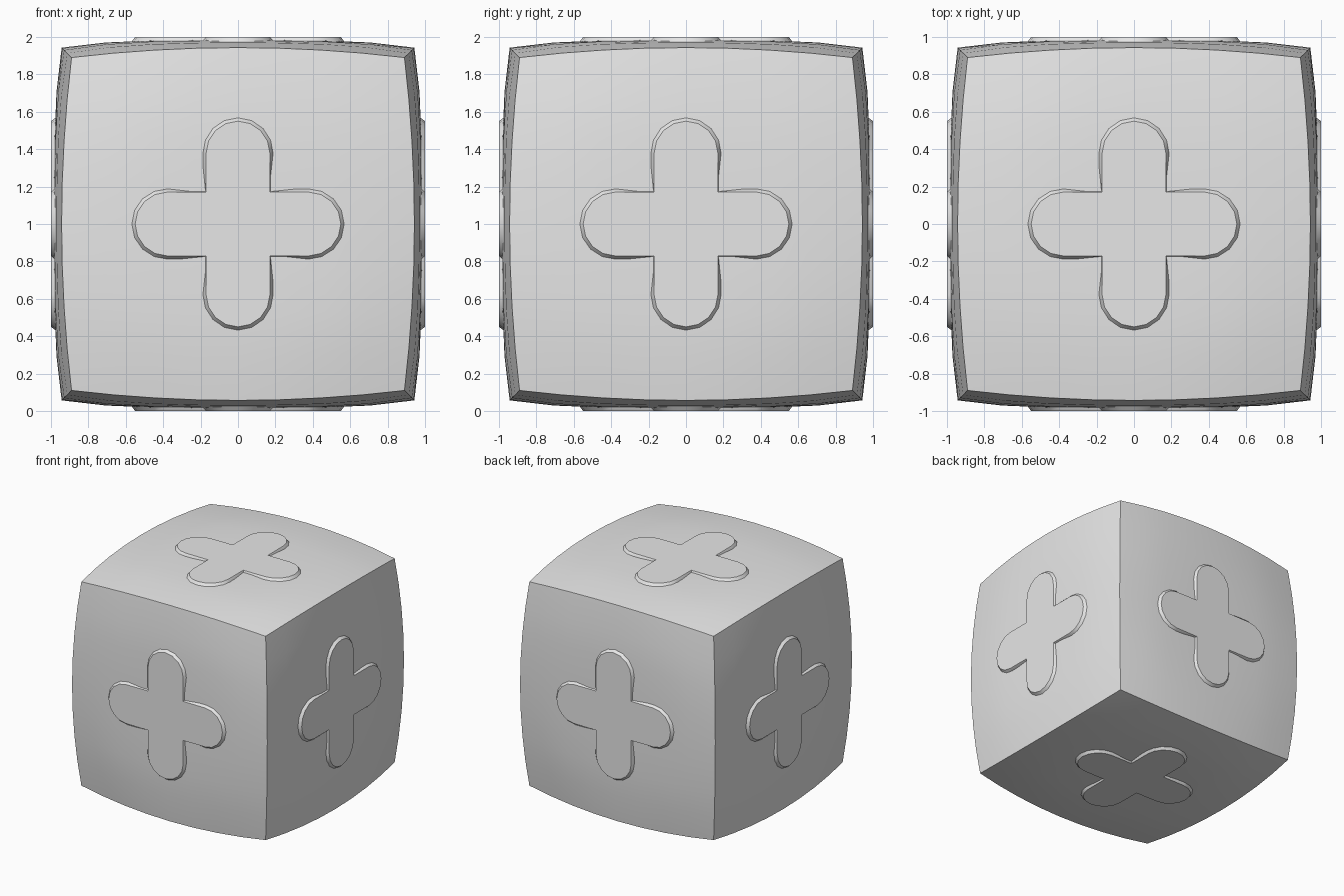
import bpy
import bmesh
from math import pi, cos, sin
from mathutils import Matrix, Vector

old = bpy.data.objects.get("Cube")
if old:
    bpy.data.objects.remove(old, do_unlink=True)

grey = bpy.data.materials.new("light grey")
grey.use_nodes = True
colour = (0.8, 0.8, 0.8, 1)
grey.diffuse_color = colour
grey.node_tree.nodes["Principled BSDF"].inputs["Base Color"].default_value = colour


def add_object(name, bm):
    bmesh.ops.recalc_face_normals(bm, faces=bm.faces)
    mesh = bpy.data.meshes.new(name)
    bm.to_mesh(mesh)
    bm.free()
    mesh.materials.append(grey)
    obj = bpy.data.objects.new(name, mesh)
    bpy.context.collection.objects.link(obj)
    bpy.ops.object.select_all(action='DESELECT')
    obj.select_set(True)
    bpy.context.view_layer.objects.active = obj
    bpy.ops.object.shade_smooth_by_angle(angle=pi / 6)
    return obj


# Body: cube whose faces and edges bulge outwards
def bulge(u, v):
    u, v = u * u, v * v
    return 0.983 - 0.04 * (u * u + v * v - u * u * v * v) - 0.053 * u * v


bm = bmesh.new()
bmesh.ops.create_cube(bm, size=2)
bmesh.ops.subdivide_edges(bm, edges=bm.edges[:], cuts=7, use_grid_fill=True)
for vert in bm.verts:
    x, y, z = vert.co
    vert.co = (x * bulge(y, z), y * bulge(x, z), z * bulge(x, y) + 1)
add_object("bulged_cube_body", bm)


# Raised cross with rounded arms and sloping sides
def cross_ring(bm, root, radius, centre, z, steps=8):
    points = []
    for arm in range(4):
        turn = Matrix.Rotation(arm * pi / 2, 3, 'Z')
        points.append(turn @ Vector((root, -root, z)))
        for i in range(steps + 1):
            a = -pi / 2 + pi * i / steps
            points.append(turn @ Vector((centre + radius * cos(a), radius * sin(a), z)))
    return [bm.verts.new(p) for p in points]


def add_cross(name, rotation):
    bm = bmesh.new()
    rings = [cross_ring(bm, 0.175, 0.195, 0.375, 0.93),
             cross_ring(bm, 0.175, 0.195, 0.375, 0.973),
             cross_ring(bm, 0.171, 0.17, 0.38, 1.0)]
    for low, high in zip(rings, rings[1:]):
        for i in range(len(low)):
            j = (i + 1) % len(low)
            bm.faces.new((low[i], low[j], high[j], high[i]))
    bm.faces.new(rings[-1])
    bm.faces.new(rings[0][::-1])
    bm.transform(Matrix.Translation((0, 0, 1)) @ rotation)
    add_object(name, bm)


# One cross on each face
for i, side in enumerate(("top", "front", "bottom", "back")):
    add_cross(side + "_cross", Matrix.Rotation(i * pi / 2, 4, 'X'))
add_cross("left_cross", Matrix.Rotation(pi / 2, 4, 'Y'))
add_cross("right_cross", Matrix.Rotation(-pi / 2, 4, 'Y'))
